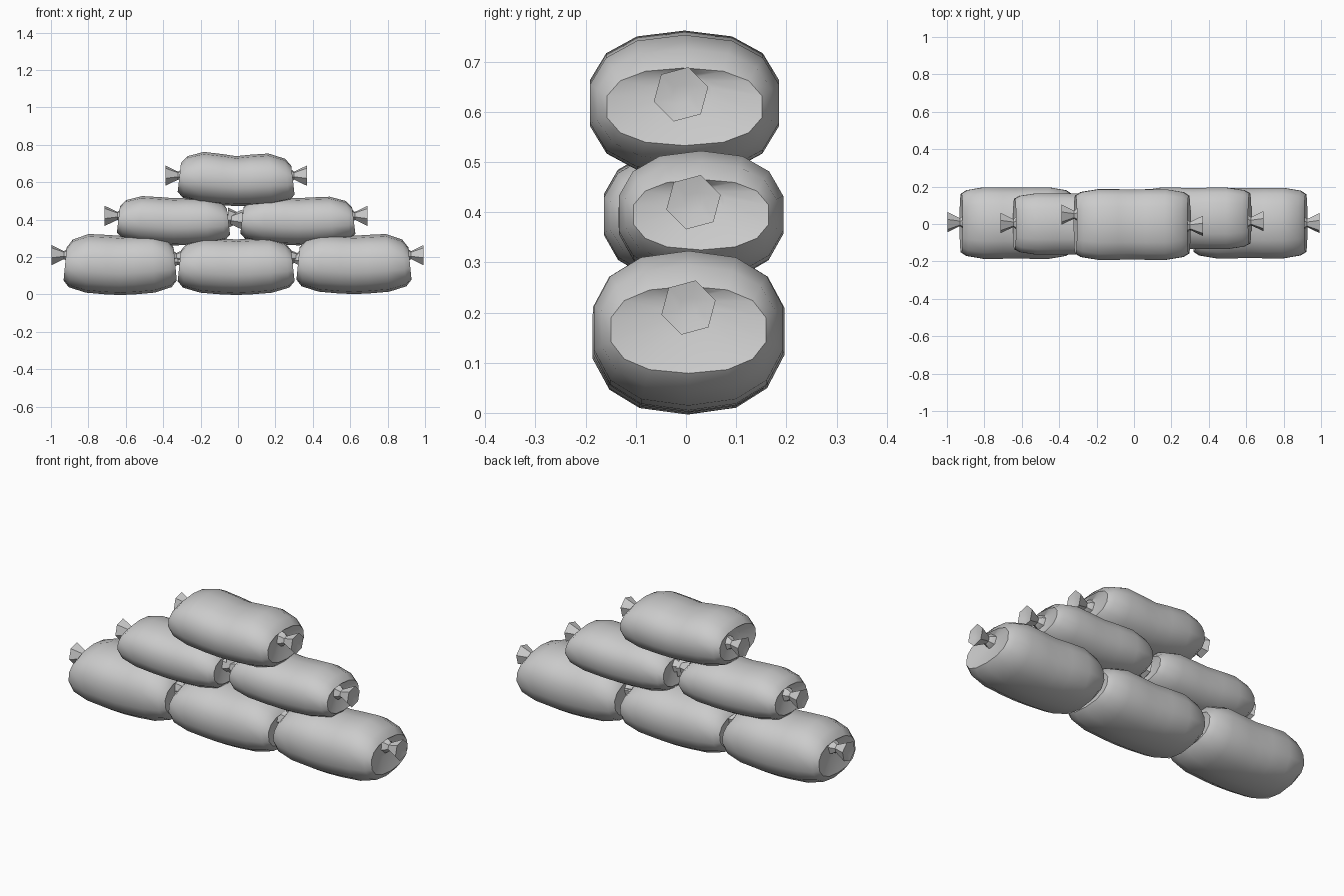
import bpy, bmesh, math
from mathutils import Vector

cube = bpy.data.objects.get("Cube")
if cube:
    bpy.data.objects.remove(cube)

cloth = bpy.data.materials.new("grey_cloth")
cloth.use_nodes = True
GREY = (0.6, 0.6, 0.6, 1)
cloth.diffuse_color = GREY
cloth.node_tree.nodes["Principled BSDF"].inputs["Base Color"].default_value = GREY


def loft(name, rings, angle):
    """Skin a list of point rings, cap both ends and shade smooth."""
    bm = bmesh.new()
    loops = [[bm.verts.new(p) for p in ring] for ring in rings]
    n = len(loops[0])
    for a, b in zip(loops, loops[1:]):
        for i in range(n):
            j = (i + 1) % n
            bm.faces.new((a[i], a[j], b[j], b[i]))
    bm.faces.new(loops[0])
    bm.faces.new(loops[-1])
    bmesh.ops.recalc_face_normals(bm, faces=bm.faces)
    mesh = bpy.data.meshes.new(name)
    bm.to_mesh(mesh)
    bm.free()
    mesh.materials.append(cloth)
    obj = bpy.data.objects.new(name, mesh)
    bpy.context.collection.objects.link(obj)
    bpy.ops.object.select_all(action='DESELECT')
    obj.select_set(True)
    bpy.context.view_layer.objects.active = obj
    bpy.ops.object.shade_smooth_by_angle(angle=math.radians(angle))


def soft_power(v, e):
    return math.copysign(abs(v) ** e, v)


# Half profile of a bag: position along it, width, bottom and top (fractions)
PROFILE = [(0.93, 0.28, 0.48, 0.73), (1.0, 0.82, 0.24, 0.78),
           (0.90, 0.92, 0.13, 0.91), (0.60, 1.0, 0.04, 1.0), (0.25, 1.0, 0.01, 0.985)]
STATIONS = ([(-u, *r) for u, *r in PROFILE] + [(0, 0.99, 0, 0.97)]
            + [(u, *r) for u, *r in reversed(PROFILE)])


def sandbag(name, x, y, low, high, length, width, tilt, sag, knots):
    half = length / 2
    height = high - low
    rings = []
    for u, w, bottom, top in STATIONS:
        dip = sag * max(0, 1 - abs(u) / 0.5)
        bottom, top = low + bottom * height, low + top * height - dip
        mid = (bottom + top) / 2
        ring = []
        for i in range(14):
            a = math.tau * (i + 0.5) / 14
            z = mid + (top - bottom) / 2 * soft_power(math.sin(a), 0.85) * 1.02
            lean = 1 - 0.1 * (z - low) / height
            px = u * half * lean
            ring.append((x + px, y + w * width / 2 * soft_power(math.cos(a), 0.85),
                         z - tilt * px))
        rings.append(ring)
    loft(name, rings, 50)

    # Tied neck and flared tuft at each end
    for side, label, (ky, kz) in ((-1, "right", knots[0]), (1, "left", knots[1])):
        tuft = []
        for offset, radius in ((-0.06, 0.045), (-0.025, 0.034), (-0.01, 0.022),
                               (0.058, 0.056), (0.05, 0.02)):
            tuft.append([(x + side * (half + offset),
                          ky + radius * math.cos(a), kz + radius * math.sin(a))
                         for a in (math.tau * (k + 0.25) / 6 for k in range(6))])
        loft(name + "_tuft_" + label, tuft, 40)


# Bottom row
sandbag("bottom_right_bag", -0.63, 0.005, 0.0, 0.32, 0.62, 0.39, 0.0, 0.0,
        ((0.01, 0.21), (0.0, 0.2)))
sandbag("bottom_middle_bag", -0.01, 0.0, 0.0, 0.30, 0.64, 0.38, 0.0, 0.0,
        ((0.0, 0.18), (0.0, 0.19)))
sandbag("bottom_left_bag", 0.62, 0.005, 0.005, 0.32, 0.63, 0.385, 0.0, 0.0,
        ((0.0, 0.2), (0.005, 0.21)))
# Middle row
sandbag("middle_right_bag", -0.345, 0.0, 0.265, 0.52, 0.62, 0.335, 0.02, 0.0,
        ((0.005, 0.42), (0.0, 0.4)))
sandbag("middle_left_bag", 0.32, 0.03, 0.265, 0.52, 0.63, 0.335, 0.0, 0.0,
        ((0.02, 0.41), (0.015, 0.42)))
# Top bag
sandbag("top_bag", -0.01, -0.003, 0.475, 0.755, 0.64, 0.385, 0.025, 0.01,
        ((0.05, 0.635), (-0.01, 0.635)))
